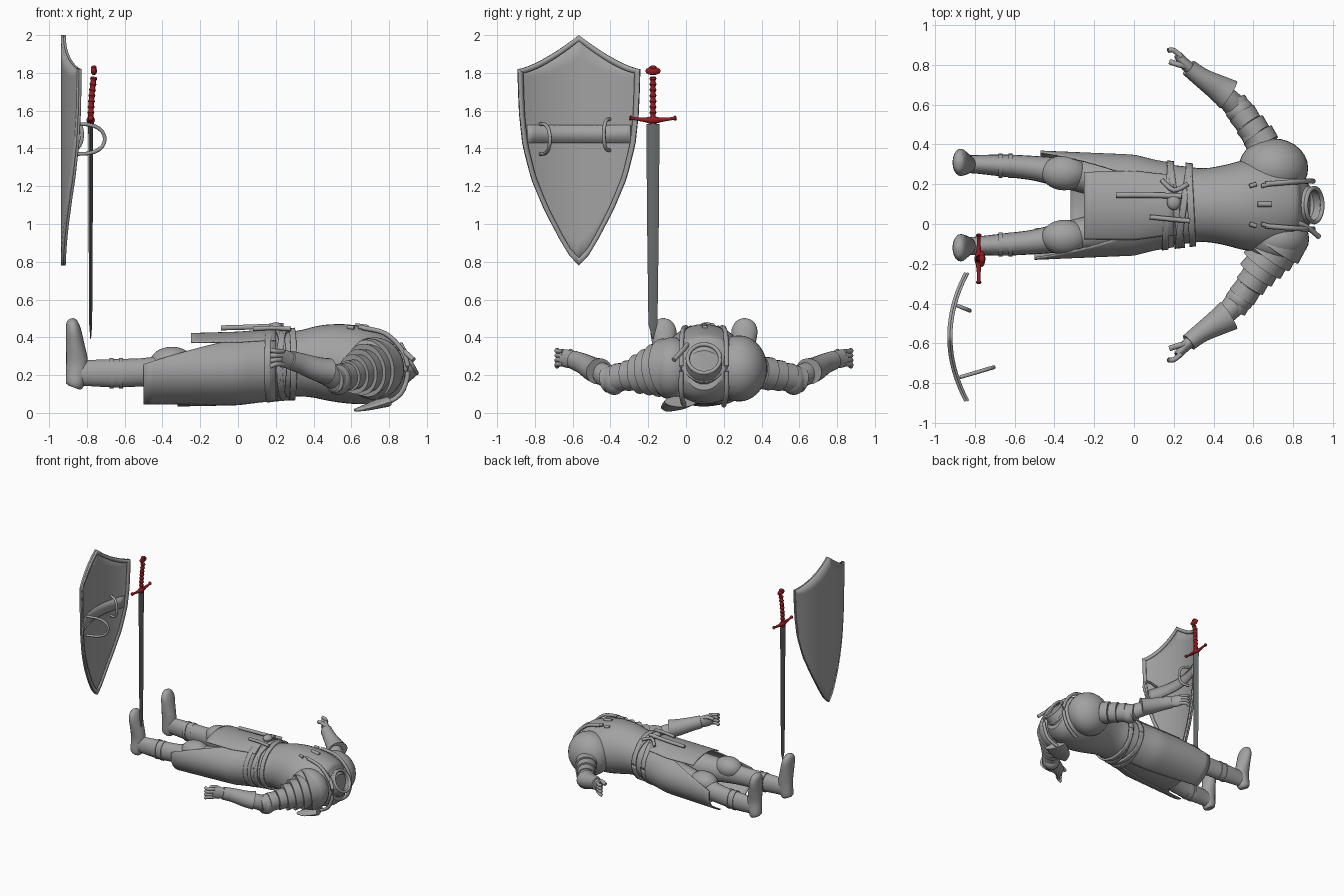
import bpy, bmesh, math
from mathutils import Vector, Matrix

if "Cube" in bpy.data.objects:
    bpy.data.objects.remove(bpy.data.objects["Cube"])
MID = 0.095  # y of the body's symmetry plane


def material(name, rgb):
    m = bpy.data.materials.new(name)
    m.use_nodes = True
    m.diffuse_color = (*rgb, 1)
    m.node_tree.nodes["Principled BSDF"].inputs["Base Color"].default_value = (*rgb, 1)
    return m


STEEL = material("grey steel", (0.36, 0.36, 0.36))
BLADE = material("dark blade", (0.14, 0.15, 0.15))
RED = material("red hilt", (0.3, 0.012, 0.015))


def finish(name, bm, mat, thick=0, angle=40):
    bmesh.ops.recalc_face_normals(bm, faces=bm.faces)
    me = bpy.data.meshes.new(name)
    bm.to_mesh(me)
    bm.free()
    me.materials.append(mat)
    ob = bpy.data.objects.new(name, me)
    bpy.context.collection.objects.link(ob)
    bpy.ops.object.select_all(action='DESELECT')
    ob.select_set(True)
    bpy.context.view_layer.objects.active = ob
    bpy.ops.object.shade_smooth_by_angle(angle=math.radians(angle))
    if thick:
        mod = ob.modifiers.new("Thickness", 'SOLIDIFY')
        mod.thickness = thick
        mod.offset = 0
    return ob


def grid(bm, rows, closed=False):
    vs = [[bm.verts.new(p) for p in r] for r in rows]
    n = len(vs[0])
    for a, b in zip(vs, vs[1:]):
        for j in range(n if closed else n - 1):
            k = (j + 1) % n
            bm.faces.new((a[j], a[k], b[k], b[j]))
    return vs


def spline(pts, n):
    """Catmull-Rom through rows of numbers."""
    out = []
    for i in range(len(pts) - 1):
        p = [pts[max(0, min(len(pts) - 1, i + k))] for k in (-1, 0, 1, 2)]
        for t in (k / n for k in range(n)):
            out.append([b + (c - a) * t / 2 + (2 * a - 5 * b + 4 * c - d) * t * t / 2
                        + (3 * b - a - 3 * c + d) * t ** 3 / 2 for a, b, c, d in zip(*p)])
    return out + [list(pts[-1])]


def loft(name, pts, s=1, mat=STEEL, up=(0, 0, 1), sides=20, n=4, thick=0):
    """Tube through rows of x, y, z, side radius, up radius."""
    rows = spline(pts, n) if n > 1 else pts
    cs = [Vector((r[0], MID + s * (r[1] - MID), r[2])) for r in rows]
    rings = []
    for i, (c, r) in enumerate(zip(cs, rows)):
        t = (cs[min(i + 1, len(cs) - 1)] - cs[max(i - 1, 0)]).normalized()
        u = t.cross(Vector(up)).normalized()
        v = u.cross(t)
        rings.append([c + u * r[3] * math.cos(a) + v * r[4] * math.sin(a)
                      for a in (math.tau * k / sides for k in range(sides))])
    bm = bmesh.new()
    vs = grid(bm, rings, True)
    if not thick:
        bm.faces.new(vs[0])
        bm.faces.new(vs[-1])
    return finish(name, bm, mat, thick)


def rod(name, pts, r, **kw):
    return loft(name, [(*p, r, r) for p in pts], sides=10, **kw)


def ball(name, centre, radii, s=1, mat=STEEL):
    bm = bmesh.new()
    bmesh.ops.create_uvsphere(bm, u_segments=28, v_segments=18, radius=1)
    x, y, z = centre
    bmesh.ops.transform(bm, verts=bm.verts, matrix=Matrix.Translation((x, MID + s * (y - MID), z))
                        @ Matrix.Diagonal((*radii, 1)))
    return finish(name, bm, mat)


def interp(table, x):
    for a, b in zip(table, table[1:]):
        if x <= b[0]:
            t = max(0, (x - a[0]) / (b[0] - a[0]))
            return [p + (q - p) * t for p, q in zip(a, b)]
    return table[-1]


# Torso: x, half width, back z, chest z
TORSO = spline([(.12, .21, .07, .42), (.25, .195, .085, .425), (.35, .185, .085, .44),
                (.45, .2, .07, .465), (.55, .225, .055, .47), (.65, .235, .045, .455),
                (.75, .215, .045, .425), (.82, .17, .06, .385), (.88, .1, .12, .33)], 3)
SKIRT = [(-.52, .272, .03, .405), (0, .25, .04, .42), (.12, .22, .055, .43), (.25, .2, .07, .435)]


def surface(table, x, a, off=0):
    x, w, lo, hi = interp(table, x)
    return (x, MID + (w + off) * math.cos(a), (lo + hi) / 2 + ((hi - lo) / 2 + off) * math.sin(a))


def panel(name, table, x0, x1, a0, a1, off=0, thick=.008, tilt=0, rows=14, cols=28):
    """Curved plate on a surface; a0 and a1 give the edge angles at x0 and x1."""
    bm = bmesh.new()
    out = []
    for i in range(rows + 1):
        t = i / rows
        lo, hi = (math.radians(e[0] + (e[1] - e[0]) * t) for e in (a0, a1))
        angles = [lo + (hi - lo) * j / cols for j in range(cols + 1)]
        out.append([surface(table, x0 + (x1 - x0) * t + tilt * math.cos(a), a, off) for a in angles])
    grid(bm, out)
    return finish(name, bm, STEEL, thick)


loft("torso", [(x, MID, (a + b) / 2, w, (b - a) / 2) for x, w, a, b in TORSO], sides=40, n=1)

# Cloth: front, back and side panels
panel("front_tabard", SKIRT, -.25, .2, (52, 45), (130, 135), .006)
panel("back_tabard", SKIRT, -.32, .2, (242, 220), (292, 320), -.004)
panel("left_skirt", SKIRT, -.47, .2, (-64, -80), (12, 75))
panel("right_skirt", SKIRT, -.5, .2, (168, 105), (244, 260))

# Belts with a knot and hanging pieces
for k, (x, tilt) in enumerate([(.17, .015), (.21, -.03), (.25, .03), (.285, -.01)]):
    panel(f"belt_{k}", TORSO, x - .016, x + .016, (0, 0), (360, 360), .012, .016, tilt, 4, 48)
ball("belt_knot", (.2, .11, .455), (.035, .04, .025))
rod("dagger_sheath", [(-.09, .145, .45), (.08, .145, .455), (.24, .14, .462)], .014)
rod("belt_tail", [(.08, .035, .445), (.18, .025, .45), (.28, .015, .445)], .012)
rod("belt_cord", [(.14, .22, .42), (.2, .17, .45), (.27, .2, .435)], .012)
rod("chest_clasp", [(.62, .1, .462), (.69, .1, .452)], .014)

# Raised collar around the neck opening
loft("collar", [(.81, MID, .235, .105, .105), (.86, MID, .262, .092, .1), (.905, MID, .287, .084, .088)],
     sides=32, thick=.012)
for k, (x, z, r) in enumerate([(.905, .287, .086), (.85, .258, .1)]):
    ring = [(x + r * .48 * -math.sin(a), MID + r * math.cos(a), z + r * .88 * math.sin(a))
            for a in (math.tau * i / 32 for i in range(33))]
    rod(f"collar_rim_{k}", ring, .011, up=(.88, 0, .48), n=1)

for s, side in ((1, "left"), (-1, "right")):
    # Legs
    loft(f"{side}_leg", [(-.87, .3, .2, .045, .06), (-.8, .3, .21, .046, .068), (-.65, .293, .21, .056, .075),
                         (-.5, .28, .215, .062, .075), (-.36, .258, .225, .075, .085),
                         (-.1, .22, .23, .1, .11), (.15, .19, .24, .1, .12)], s)
    loft(f"{side}_foot", [(-.868, .305, .135, .035, .035), (-.862, .305, .16, .05, .05),
                          (-.852, .3, .26, .05, .058), (-.862, .305, .36, .062, .049),
                          (-.872, .31, .44, .068, .04), (-.88, .31, .485, .045, .028),
                          (-.883, .31, .5, .01, .01)], s, up=(1, 0, 0))
    ball(f"{side}_knee_plate", (-.35, .257, .268), (.115, .088, .082), s)
    for x in (-.67, -.62):
        loft(f"{side}_shin_strap", [(x - .01, .293, .21, .061, .08), (x + .01, .293, .21, .061, .08)], s, n=1)

    # Arms, elbow guards and flared gauntlets
    loft(f"{side}_arm", [(.7, .29, .24, .1, .1), (.62, .43, .21, .072, .075), (.53, .56, .18, .058, .062),
                         (.47, .63, .205, .055, .06), (.3, .77, .275, .038, .045)], s)
    ball(f"{side}_elbow_guard", (.53, .57, .175), (.072, .066, .08), s)
    for k in range(4):
        c = Vector((.64, .42, .21)).lerp(Vector((.52, .585, .18)), k / 3)
        d = Vector((-.018, .026, -.004))
        r = .085 - .006 * k
        loft(f"{side}_arm_lame_{k}", [(*(c - d), r * .93, r), (*(c + d), r, r * 1.04)], s, n=1)
    loft(f"{side}_gauntlet", [(.475, .65, .22, .08, .07), (.42, .685, .232, .066, .064),
                              (.34, .735, .26, .05, .055), (.275, .785, .28, .044, .05)], s)
    loft(f"{side}_palm", [(.3, .765, .275, .03, .04), (.25, .81, .285, .028, .048),
                          (.22, .85, .292, .02, .044)], s)
    for k in range(4):
        z = .258 + .023 * k
        rod(f"{side}_finger_{k}", [(.24, .84, z), (.2, .872, z), (.172, .872, z - .012 + .006 * k)], .0125, s=s)
    rod(f"{side}_thumb", [(.27, .79, .31), (.225, .8, .325), (.18, .815, .315)], .014, s=s)

    # Shoulder edge straps
    rod(f"{side}_shoulder_strap", [(.66, .2, .45), (.78, .21, .42), (.87, .215, .33), (.9, .215, .22),
                                   (.86, .215, .1), (.76, .2, .04)], .013, s=s)
    for x in (.58, .64):
        rod(f"{side}_buckle", [(x, .19, .455), (x + .035, .2, .45)], .011, s=s)

# Smooth left shoulder, layered right shoulder
ball("left_shoulder_plate", (.7, .28, .235), (.175, .15, .175))
ball("right_shoulder_plate", (.72, .265, .235), (.16, .125, .165), -1)
for k in range(4):
    c = Vector((.73, .27, .24)).lerp(Vector((.635, .415, .21)), k / 3)
    d = Vector((-.022, .03, -.005))
    r = .16 - .018 * k
    loft(f"right_shoulder_lame_{k}", [(*(c - d), r * .85, r * .9), (*(c + d), r * .92, r)], -1, n=1, sides=28)
loft("back_spike", [(.62, -.1, .014, .012, .008), (.68, -.07, .028, .07, .016), (.78, -.03, .06, .09, .03)])
rod("neck_spike", [(.78, .02, .38), (.86, -.01, .34), (.93, -.065, .28)], .013)

# Shield: curved face, raised rim, arm band and grips
SY = -.567
POINT = [(0, .78), (.15, .83), (.3, .91), (.56, 1.07), (.78, 1.24), (.92, 1.42), (.98, 1.6), (1, 1.81)]


def shield_top(u):
    return 1.82 + .18 * (1 - abs(u)) ** 1.4


def shield_x(u):
    return -.93 + .085 * u * u


us = [math.sin(math.pi * (k / 40 - .5)) for k in range(41)]
bm = bmesh.new()
grid(bm, [[(shield_x(u), SY + .322 * u, z0 + (shield_top(u) - z0) * j / 10) for j in range(11)]
          for u in us for z0 in [interp(POINT, abs(u))[1]]])
finish("shield", bm, STEEL, .016)
outline = [(u, shield_top(u)) for u in us] + [(u, interp(POINT, abs(u))[1]) for u in reversed(us)]
outline.append(outline[0])
bm = bmesh.new()
grid(bm, [[(shield_x(u * f) + .012, SY + .322 * u * f, 1.47 + (z - 1.47) * (f + .02 * (f < 1))) for u, z in outline]
          for f in (1, .92)])
finish("shield_rim", bm, STEEL, .012)
bm = bmesh.new()
grid(bm, [[(shield_x(u) + .012, SY + .322 * u, z) for u in (k / 10 - .85 for k in range(18))] for z in (1.43, 1.525)])
finish("shield_band", bm, STEEL, .008)
for name, y, dy, x, depth, z0, z1 in (("arm_loop", -.77, .05, -.875, .17, 1.37, 1.53),
                                      ("hand_grip", -.405, -.03, -.9, .075, 1.39, 1.555)):
    arc = [(math.sin(a), (1 - math.cos(a)) / 2) for a in (math.pi * k / 12 for k in range(13))]
    rod(name, [(x + depth * p ** .6 if p > 0 else x, y + dy * max(p, 0) ** .6, z0 + (z1 - z0) * q)
               for p, q in arc], .01, up=(.3, 1, 0), n=1)

# Sword: diamond blade, guard, ribbed grip and pommel
SX, BY = -.78, -.175
UP = dict(up=(1, 0, 0))
loft("sword_blade", [(SX, BY, .39, .003, .002), (SX, BY, .47, .024, .008), (SX, BY, 1.0, .031, .011),
                     (SX, BY, 1.53, .035, .013)], mat=BLADE, sides=4, n=1, **UP)
loft("sword_guard", [(SX, BY + .125 * t, 1.55 + .012 * t * t, r, r) for t, r in
                     ((-1, .008), (-.95, .014), (-.8, .008), (-.3, .013), (0, .022), (.3, .013),
                      (.8, .008), (.95, .014), (1, .008))], mat=RED, n=3)
loft("sword_grip", [(SX + .016 * (k / 24) ** 2, BY, 1.53 + .01 * k, *[.014 + .005 * (k % 3 == 0)] * 2)
                    for k in range(26)], mat=RED, sides=16, n=1, **UP)
ball("sword_pommel", (SX + .017, BY, 1.81), (.016, .04, .022), mat=RED)
ball("pommel_tip", (SX + .017, BY, 1.828), (.015, .02, .012), mat=RED)
